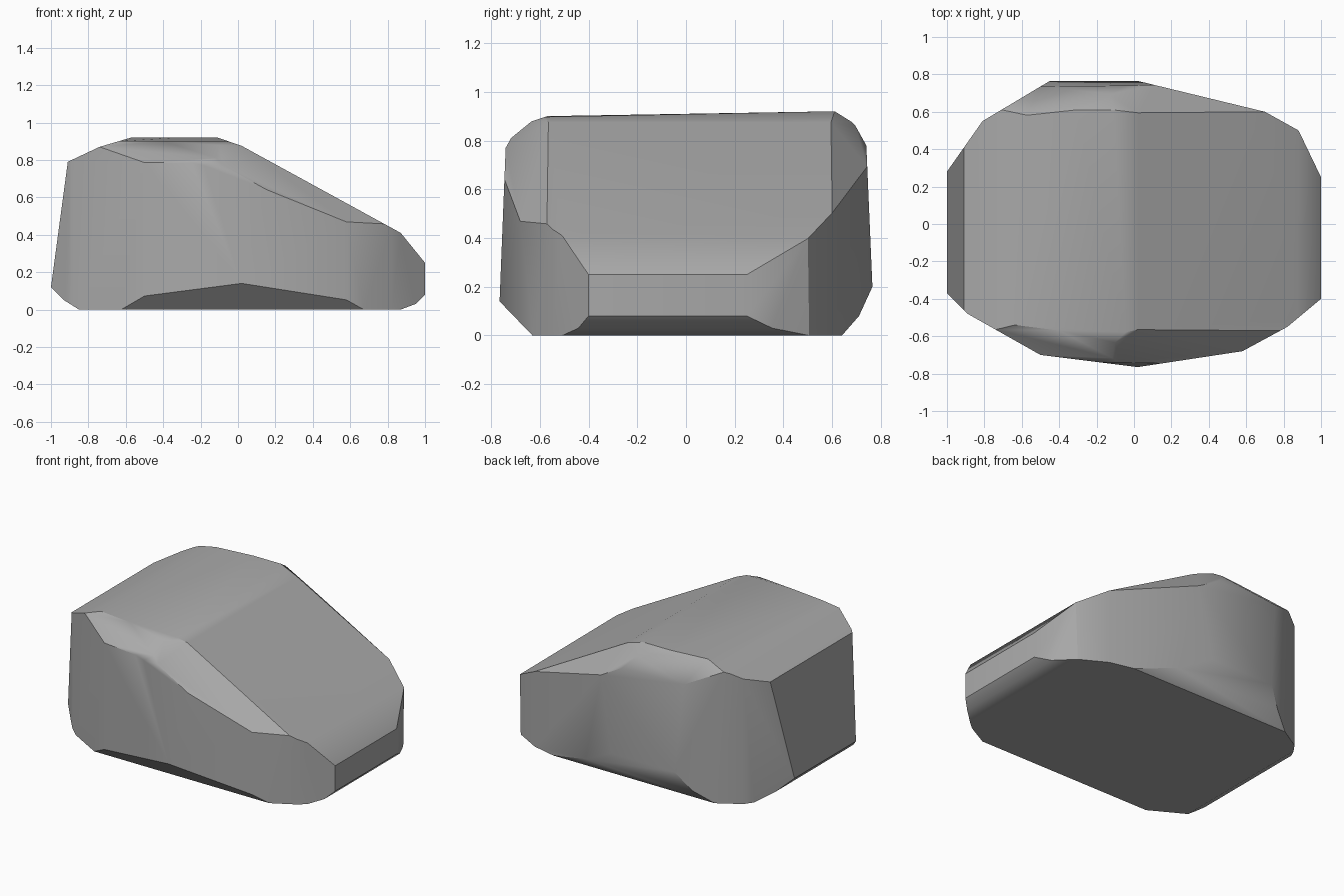
import bpy
import bmesh
import math
from mathutils import Vector

default = bpy.data.objects.get("Cube")
if default:
    bpy.data.objects.remove(default, do_unlink=True)

# Stone colour
stone = bpy.data.materials.new("stone grey")
stone.use_nodes = True
grey = (0.4, 0.4, 0.4, 1)
stone.diffuse_color = grey
stone.node_tree.nodes["Principled BSDF"].inputs["Base Color"].default_value = grey


def chop(bm, point, normal):
    """Remove everything beyond a plane and cap the cut."""
    geometry = bm.verts[:] + bm.edges[:] + bm.faces[:]
    bmesh.ops.bisect_plane(bm, geom=geometry, dist=0.0001, plane_co=point,
                           plane_no=normal, clear_outer=True)
    rim = [edge for edge in bm.edges if edge.is_boundary]
    if rim:
        bmesh.ops.holes_fill(bm, edges=rim, sides=0)


def chop_outline(bm, outline, first, second):
    """Trim the block to a convex outline lying in two of the three axes."""
    middle = sum((Vector(p) for p in outline), Vector((0, 0))) / len(outline)
    for index, start in enumerate(outline):
        a, b = Vector(outline[index - 1]), Vector(start)
        across = Vector((b.y - a.y, a.x - b.x))
        if across.dot(a - middle) < 0:
            across.negate()
        point, normal = Vector(), Vector()
        point[first], point[second] = a
        normal[first], normal[second] = across
        chop(bm, point, normal.normalized())


# Outlines of the boulder
plan = [(-1, .28), (-.81, .55), (-.45, .765), (.02, .765), (.7, .6), (.88, .5), (1, .25),
        (1, -.4), (.82, -.55), (.58, -.68), (.02, -.765), (-.5, -.7), (-.89, -.48), (-1, -.37)]
long_profile = [(-1, .12), (-.91, .79), (-.74, .87), (-.57, .92), (-.11, .92), (.02, .875),
                (.87, .41), (1, .25), (1, .08), (.95, .03), (.87, 0), (-.85, 0), (-.93, .05)]
cross_profile = [(-.765, .14), (-.74, .77), (-.69, .86), (-.57, .9), (.61, .92), (.69, .87),
                 (.74, .78), (.765, .2), (.71, .08), (.64, 0), (-.63, 0)]

bm = bmesh.new()
bmesh.ops.create_cube(bm, size=4)
chop_outline(bm, plan, 0, 1)
chop_outline(bm, long_profile, 0, 2)
chop_outline(bm, cross_profile, 1, 2)

# Worn shoulders along the long slope, front and back
chop(bm, Vector((.4, -.57, .665)), Vector((.54, -.9, 1)).normalized())
chop(bm, Vector((.4, .6, .665)), Vector((.54, .9, 1)).normalized())
# Worn shoulders along the top, front and back
chop(bm, Vector((-.4, -.57, .9)), Vector((-.1, -.8, 1)).normalized())
chop(bm, Vector((-.4, .6, .92)), Vector((-.1, .9, 1)).normalized())

# Tidy slivers, then rebuild a clean convex skin
bmesh.ops.remove_doubles(bm, verts=bm.verts[:], dist=0.02)
bmesh.ops.delete(bm, geom=bm.edges[:], context='EDGES_FACES')
bmesh.ops.convex_hull(bm, input=bm.verts[:])
bmesh.ops.delete(bm, geom=[v for v in bm.verts if not v.link_faces], context='VERTS')
bmesh.ops.dissolve_limit(bm, angle_limit=math.radians(2), verts=bm.verts[:], edges=bm.edges[:])
bmesh.ops.recalc_face_normals(bm, faces=bm.faces[:])

mesh = bpy.data.meshes.new("boulder")
bm.to_mesh(mesh)
bm.free()
mesh.materials.append(stone)
boulder = bpy.data.objects.new("boulder", mesh)
bpy.context.collection.objects.link(boulder)

# Soft shading across gentle facets, crisp at the strong edges
bpy.context.view_layer.objects.active = boulder
boulder.select_set(True)
bpy.ops.object.shade_smooth_by_angle(angle=math.radians(32))
weighted = boulder.modifiers.new("soft facets", 'WEIGHTED_NORMAL')
weighted.keep_sharp = True
